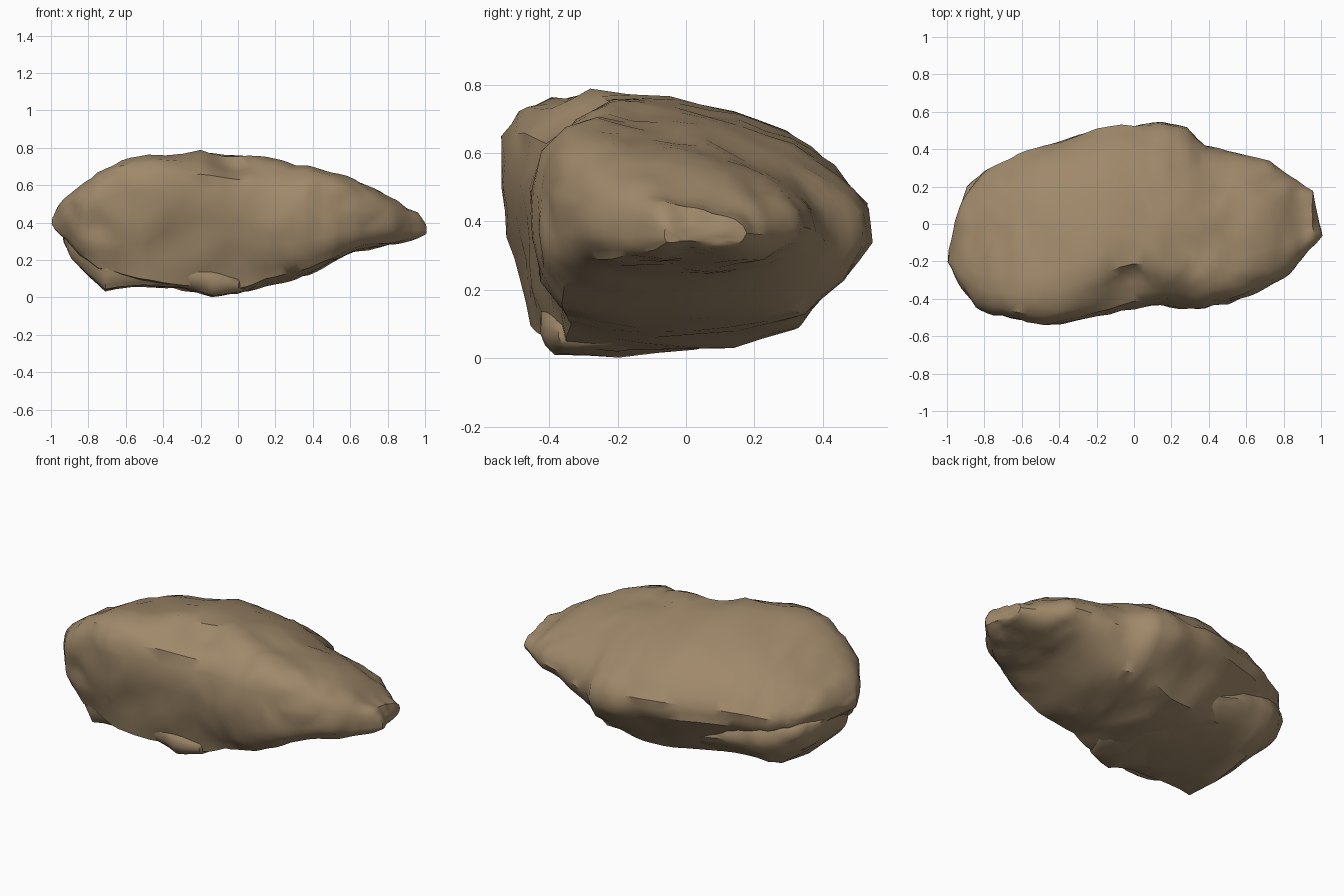
import bpy
import bmesh
import math
from mathutils import Vector, noise

cube = bpy.data.objects.get("Cube")
if cube:
    bpy.data.objects.remove(cube, do_unlink=True)

stone = bpy.data.materials.new("brown_stone")
stone.use_nodes = True
colour = (0.35, 0.25, 0.145, 1)
stone.diffuse_color = colour
stone.node_tree.nodes["Principled BSDF"].inputs["Base Color"].default_value = colour

# Length stations: x, front y, back y, bottom z, top z
BOULDER = [
    (-1, -.21, -.13, .39, .43), (-.97, -.24, -.04, .36, .47),
    (-.91, -.34, .12, .31, .53), (-.84, -.44, .23, .22, .58),
    (-.75, -.49, .31, .13, .65), (-.62, -.52, .37, .09, .715),
    (-.48, -.55, .42, .07, .745), (-.2, -.49, .51, .03, .78),
    (0, -.445, .525, .02, .765), (.15, -.435, .545, .055, .75),
    (.28, -.445, .52, .085, .72), (.38, -.44, .425, .115, .7),
    (.5, -.42, .39, .18, .665), (.62, -.38, .365, .24, .625),
    (.73, -.33, .35, .27, .585), (.82, -.255, .28, .28, .535),
    (.9, -.18, .22, .295, .48), (.96, -.11, .18, .315, .455),
    (1, -.06, 0, .34, .39),
]
LEDGE = [
    (-.93, -.12, .08, .29, .36), (-.89, -.26, .2, .21, .38),
    (-.8, -.36, .28, .11, .4), (-.71, -.42, .33, .03, .41),
    (-.5, -.43, .35, .06, .36), (-.3, -.42, .33, .05, .29),
    (-.14, -.42, .22, .01, .22), (0, -.37, .12, .025, .15),
    (.08, -.2, .05, .05, .1),
]

# Cross-sections in a unit box, from bottom front round to the back
BODY = [
    (.1, .04), (.05, .23), (.02, .42), (0, .64), (.03, .82), (.12, .92),
    (.24, 1), (.44, .97), (.63, .92), (.78, .84), (.91, .72), (1, .57),
    (.99, .44), (.9, .29), (.78, .09), (.6, .02), (.33, 0),
]
TAIL = BODY[:4] + [(.01, .86), (.06, .97), (.16, 1.02), (.4, .99)] + BODY[8:]
NOSE = [
    (.08, .06), (.01, .22), (0, .42), (0, .63), (.03, .83), (.1, .96),
    (.2, 1), (.38, .97), (.57, .9), (.74, .8), (.88, .68), (.97, .52),
    (1, .36), (.95, .2), (.84, .07), (.6, .01), (.33, 0),
]
SLAB = [
    (.06, .03), (.02, .15), (0, .3), (0, .5), (.04, .7), (.1, .85),
    (.25, .95), (.44, 1), (.63, 1), (.8, .99), (.92, .95), (.98, .82),
    (1, .65), (.96, .45), (.87, .25), (.7, .08), (.35, 0),
]

# Hollows: centre, radius, depth
HOLLOWS = [
    ((-.02, -.31, .74), .09, .05), ((.72, .24, .53), .08, .03),
    ((-.74, -.47, .38), .08, .04), ((-.42, -.5, .3), .13, .03),
]


def sample(rows, t):
    """Interpolate a row of a table at fraction t."""
    f = t * (len(rows) - 1)
    i = min(int(f), len(rows) - 2)
    return [a + (b - a) * (f - i) for a, b in zip(rows[i], rows[i + 1])]


def section_point(sections, x, t):
    """Point on the cross-section, changing from tail to nose along x."""
    k = min(max((x + .5) / .95, 0), 1)
    outlines = [sample(s + s[:1], t) for s in sections]
    # Each row holds one u, w point, so blending rows blends the outlines
    return sample(outlines, k)


def erode(bm, amount):
    """Push the surface about with broad lumps, ridges and hollows."""
    bm.normal_update()
    moves = []
    for v in bm.verts:
        p = v.co
        lumps = noise.noise(p * 4 + Vector((3, 1, 7)))
        ridges = abs(noise.noise(p * 7 + Vector((8, 5, 2)))) - .2
        d = amount * (lumps + ridges)
        for centre, radius, depth in HOLLOWS:
            d -= depth * math.exp(-((p - Vector(centre)).length / radius) ** 2)
        moves.append(v.normal * d)
    for v, move in zip(bm.verts, moves):
        v.co += move
        v.co.z = max(v.co.z, 0)


def rock(name, stations, sections, sides, amount):
    """Loft a closed stone through the stations and weather it."""
    bm = bmesh.new()
    count = (len(stations) - 1) * 3 + 1
    rings = []
    for r in range(count):
        x, y0, y1, z0, z1 = sample(stations, r / (count - 1))
        ring = []
        for s in range(sides):
            u, w = section_point(sections, x, s / sides)
            ring.append(bm.verts.new((x, y0 + u * (y1 - y0), z0 + w * (z1 - z0))))
        rings.append(ring)
    for a, b in zip(rings, rings[1:]):
        for s in range(sides):
            n = (s + 1) % sides
            bm.faces.new((a[s], a[n], b[n], b[s]))
    for ring in (rings[0], rings[-1]):
        bmesh.ops.poke(bm, faces=[bm.faces.new(ring)])
    bmesh.ops.recalc_face_normals(bm, faces=bm.faces)
    erode(bm, amount)
    bmesh.ops.triangulate(bm, faces=bm.faces)
    mesh = bpy.data.meshes.new(name)
    bm.to_mesh(mesh)
    bm.free()
    mesh.materials.append(stone)
    obj = bpy.data.objects.new(name, mesh)
    bpy.context.collection.objects.link(obj)
    bpy.ops.object.select_all(action='DESELECT')
    obj.select_set(True)
    bpy.context.view_layer.objects.active = obj
    bpy.ops.object.shade_smooth_by_angle(angle=math.radians(40))


# Main stone, and the slab split off underneath it
rock("boulder", BOULDER, [TAIL, BODY, NOSE], 34, .022)
rock("lower_ledge", LEDGE, [SLAB, SLAB], 34, .015)
